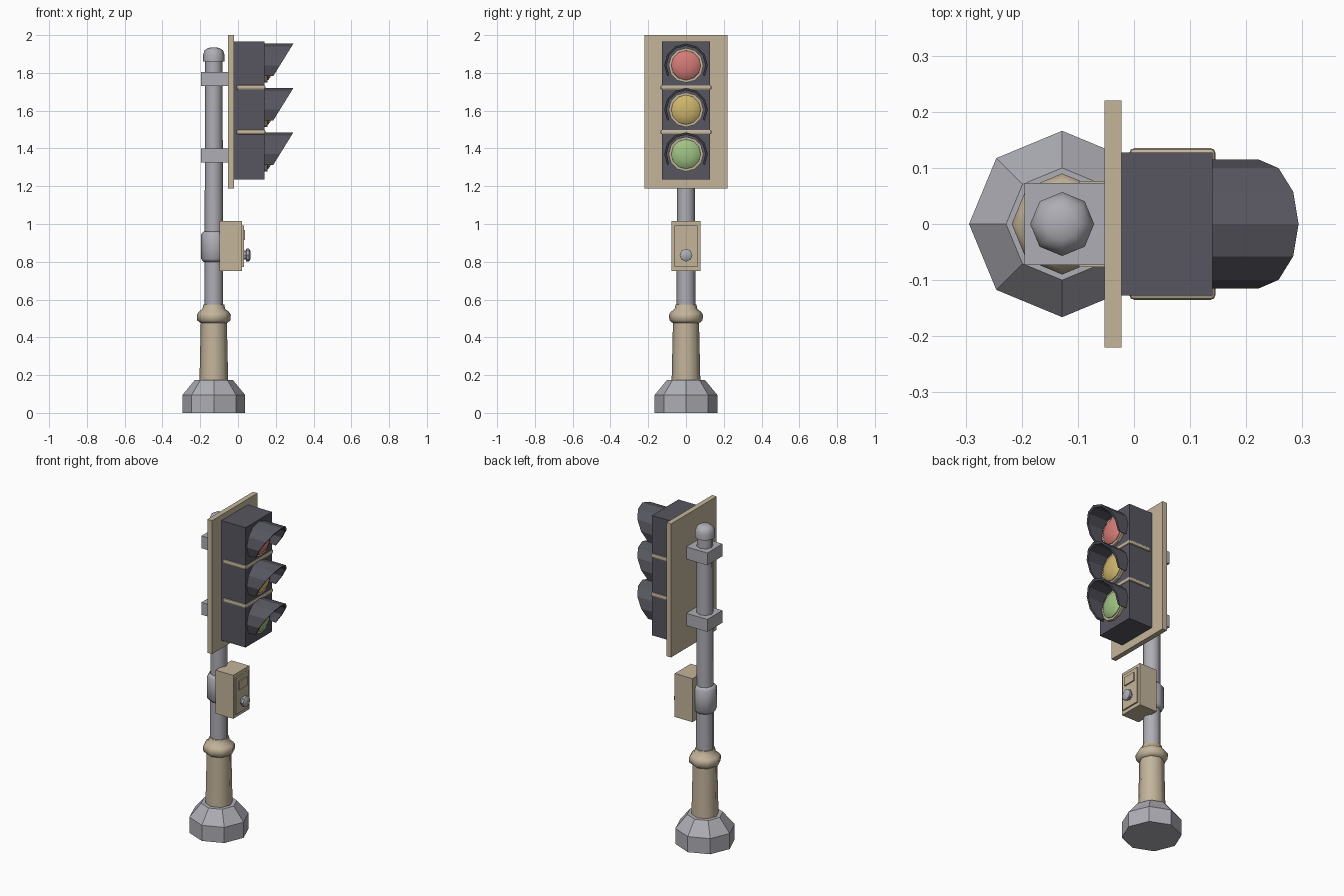
import bpy, bmesh, math
from mathutils import Matrix

cube = bpy.data.objects.get("Cube")
if cube:
    bpy.data.objects.remove(cube, do_unlink=True)


def material(name, rgb):
    m = bpy.data.materials.new(name)
    m.use_nodes = True
    m.diffuse_color = (*rgb, 1)
    m.node_tree.nodes["Principled BSDF"].inputs["Base Color"].default_value = (*rgb, 1)
    return m


GREY = material("steel grey", (0.42, 0.42, 0.46))
BEIGE = material("beige", (0.55, 0.46, 0.33))
DARK = material("charcoal", (0.095, 0.093, 0.115))
RED = material("red lens", (0.66, 0.2, 0.18))
YELLOW = material("yellow lens", (0.62, 0.46, 0.15))
GREEN = material("green lens", (0.35, 0.54, 0.23))
POLE_X = -0.128


def finish(name, bm, mat, smooth=0):
    bmesh.ops.recalc_face_normals(bm, faces=bm.faces)
    mesh = bpy.data.meshes.new(name)
    bm.to_mesh(mesh)
    bm.free()
    mesh.materials.append(mat)
    obj = bpy.data.objects.new(name, mesh)
    bpy.context.collection.objects.link(obj)
    if smooth:
        bpy.ops.object.select_all(action="DESELECT")
        obj.select_set(True)
        bpy.context.view_layer.objects.active = obj
        bpy.ops.object.shade_smooth_by_angle(angle=math.radians(smooth))
    return obj


def box(name, x, y, z, mat):
    """Box spanning x and z ranges, symmetric in y."""
    bm = bmesh.new()
    size = (x[1] - x[0], 2 * y, z[1] - z[0])
    centre = ((x[0] + x[1]) / 2, 0, (z[0] + z[1]) / 2)
    bmesh.ops.create_cube(bm, size=1, matrix=Matrix.Translation(centre) @ Matrix.Diagonal((*size, 1)))
    return finish(name, bm, mat)


def lathe(name, profile, sides, mat, place, smooth=0):
    """Closed turned solid from (radius, height) pairs along local z."""
    bm = bmesh.new()
    rings = []
    for r, h in profile:
        rings.append([bm.verts.new((r * math.cos(a), r * math.sin(a), h))
                      for a in (math.tau * i / sides for i in range(sides))])
    for lo, hi in zip(rings, rings[1:]):
        for i in range(sides):
            j = (i + 1) % sides
            bm.faces.new((lo[i], lo[j], hi[j], hi[i]))
    bm.faces.new(rings[0])
    bm.faces.new(rings[-1])
    bm.transform(place)
    return finish(name, bm, mat, smooth)


def upright(name, profile, mat, smooth=50):
    return lathe(name, profile, 8, mat, Matrix.Translation((POLE_X, 0, 0)), smooth)


def facing(x, z):
    """Placement that turns local z towards +x."""
    return Matrix.Translation((x, 0, z)) @ Matrix.Rotation(math.pi / 2, 4, "Y")


# Post, from the ground up
upright("base", [(0.166, 0), (0.166, 0.095), (0.1, 0.175)], GREY, 0)
upright("lower_sleeve", [(0.076, 0.17), (0.069, 0.48)], BEIGE)
upright("sleeve_collar", [(0.07, 0.475), (0.088, 0.49), (0.09, 0.52), (0.08, 0.535),
                          (0.06, 0.55), (0.055, 0.575)], BEIGE)
upright("pole", [(0.05, 0.5), (0.046, 1.88)], GREY)
upright("pole_cap", [(0.057, 1.86), (0.057, 1.895), (0.048, 1.92), (0.03, 1.932), (0.008, 1.935)], GREY, 60)
upright("box_clamp", [(0.055, 0.80), (0.067, 0.815), (0.067, 0.945), (0.055, 0.96)], GREY, 60)

# Signal head: brackets, backboard and housing
for label, z in (("upper", 1.73), ("lower", 1.325)):
    box(label + "_bracket", (-0.195, -0.05), 0.073, (z, z + 0.075), GREY)
box("backboard", (-0.053, -0.022), 0.22, (1.187, 2.0), BEIGE)
box("housing", (-0.022, 0.14), 0.127, (1.235, 1.965), DARK)

# Divider bands with rounded edges
for label, z in (("upper", 1.723), ("lower", 1.487)):
    band = box(label + "_divider", (-0.008, 0.145), 0.135, (z - 0.012, z + 0.012), BEIGE)
    bevel = band.modifiers.new("rounded", "BEVEL")
    bevel.width = 0.008
    bevel.segments = 2


def visor(name, z0):
    """Open-bottomed hood, cut on a slant."""
    bm = bmesh.new()
    rows = []
    for k in range(-1, 8):
        a = math.radians(30 * k)
        c, s = math.cos(a), math.sin(a)
        row = []
        for r, front in ((0.115, False), (0.115, True), (0.103, True), (0.103, False)):
            x = 0.222 + 0.62 * r * s if front else 0.138
            row.append(bm.verts.new((x, r * c, z0 + r * s)))
        rows.append(row)
    for a, b in zip(rows, rows[1:]):
        for i in range(4):
            j = (i + 1) % 4
            bm.faces.new((a[i], a[j], b[j], b[i]))
    bm.faces.new(rows[0])
    bm.faces.new(rows[-1])
    return finish(name, bm, DARK)


# Three lamps
for label, z, mat in (("red", 1.84, RED), ("yellow", 1.605, YELLOW), ("green", 1.37, GREEN)):
    visor(label + "_visor", z)
    lathe(label + "_lens_ring", [(0.092, 0), (0.092, 0.018), (0.08, 0.018)], 12, BEIGE, facing(0.138, z))
    lathe(label + "_lens", [(0.08, 0), (0.078, 0.022), (0.062, 0.034), (0.035, 0.042), (0.006, 0.044)],
          12, mat, facing(0.138, z), 40)

# Control box on the post
box("control_box", (-0.098, 0.022), 0.077, (0.75, 1.015), BEIGE)
box("control_door", (0.02, 0.031), 0.062, (0.772, 0.992), BEIGE)
box("control_plate", (0.03, 0.038), 0.04, (0.915, 0.968), BEIGE)
lathe("push_button", [(0.024, 0), (0.024, 0.012), (0.034, 0.014), (0.034, 0.028), (0.022, 0.036)],
      8, GREY, facing(0.03, 0.835), 40)
